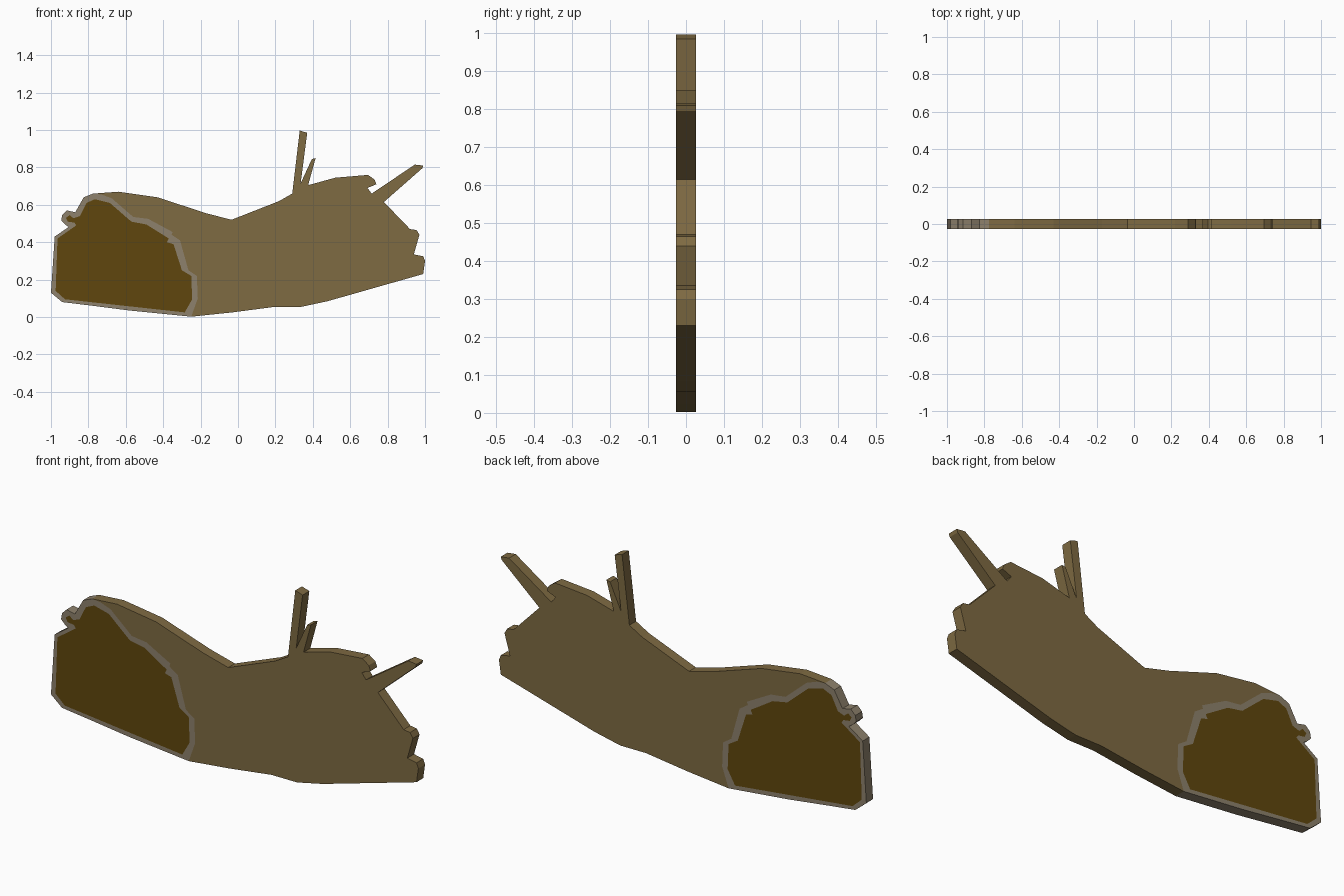
import bpy, bmesh

if "Cube" in bpy.data.objects:
    bpy.data.objects.remove(bpy.data.objects["Cube"])

HALF = 0.026  # half thickness of the flat log


def material(name, rgb):
    m = bpy.data.materials.new(name)
    m.diffuse_color = (*rgb, 1.0)
    m.use_nodes = True
    m.node_tree.nodes["Principled BSDF"].inputs["Base Color"].default_value = m.diffuse_color
    return m


def slab(name, loops, mat):
    """Extrude closed x-z outlines along y; further loops become holes."""
    cu = bpy.data.curves.new(name, 'CURVE')
    cu.dimensions = '2D'
    cu.fill_mode = 'BOTH'
    cu.extrude = HALF
    for pts in loops:
        sp = cu.splines.new('POLY')
        sp.points.add(len(pts) - 1)
        for p, (x, z) in zip(sp.points, pts):
            p.co = (x, z, 0, 1)
        sp.use_cyclic_u = True
    tmp = bpy.data.objects.new(name, cu)
    bpy.context.collection.objects.link(tmp)
    bpy.context.view_layer.update()
    me = bpy.data.meshes.new_from_object(
        tmp.evaluated_get(bpy.context.evaluated_depsgraph_get()))
    bpy.data.objects.remove(tmp)
    # weld caps to walls and stand the slab upright
    bm = bmesh.new()
    bm.from_mesh(me)
    bmesh.ops.remove_doubles(bm, verts=bm.verts, dist=1e-4)
    for v in bm.verts:
        x, z, d = v.co
        v.co = (x, -d, z)
    bmesh.ops.recalc_face_normals(bm, faces=bm.faces)
    for f in bm.faces:
        f.smooth = False
    bmesh.ops.dissolve_limit(bm, angle_limit=0.001, verts=bm.verts, edges=bm.edges)
    bm.to_mesh(me)
    bm.free()
    me.name = name
    me.materials.clear()
    me.materials.append(mat)
    ob = bpy.data.objects.new(name, me)
    bpy.context.collection.objects.link(ob)
    return ob


# Seam between bark and pale rim, top to bottom
seam = [(-.775, .66), (-.73, .655), (-.675, .635), (-.56, .535), (-.48, .525),
        (-.35, .455), (-.355, .44), (-.31, .41), (-.265, .25), (-.22, .22),
        (-.215, .10), (-.25, .002)]

# Bark outline: underside, broken end, twigs, then the upper edge
bark = [(-.03, .025), (.20, .055), (.34, .055), (.48, .085), (.99, .23),
        (1.0, .30), (.99, .325), (.94, .335), (.97, .44), (.955, .465),
        (.92, .47), (.78, .615), (.985, .795), (.99, .81), (.945, .815),
        (.715, .66), (.692, .69), (.74, .71), (.73, .735), (.695, .76),
        (.52, .745), (.375, .705), (.415, .85), (.395, .845), (.335, .715),
        (.37, .985), (.33, .997), (.29, .66), (.22, .62), (-.035, .52),
        (-.17, .555), (-.43, .64), (-.64, .67)]

# Outer edge of the pale rim around the cut end
rim = [(-.58, .035), (-.775, .06), (-.94, .08), (-1.0, .13), (-.98, .43),
       (-.905, .482), (-.925, .495), (-.945, .515), (-.94, .545),
       (-.915, .57), (-.87, .56), (-.825, .64)]

# Dark cut face
cut = [(-.975, .14), (-.925, .095), (-.285, .025), (-.245, .095), (-.25, .22),
       (-.30, .25), (-.345, .39), (-.38, .40), (-.37, .42), (-.49, .495),
       (-.57, .51), (-.685, .61), (-.765, .63), (-.81, .61), (-.845, .54),
       (-.88, .528), (-.90, .545), (-.92, .53), (-.91, .51), (-.875, .505),
       (-.865, .49), (-.965, .42)]

slab("bark", [seam + bark], material("bark_brown", (.21, .145, .055)))
slab("rim", [seam + rim, cut], material("rim_pale", (.27, .22, .15)))
slab("cut_face", [cut], material("cut_brown", (.115, .062, .004)))
